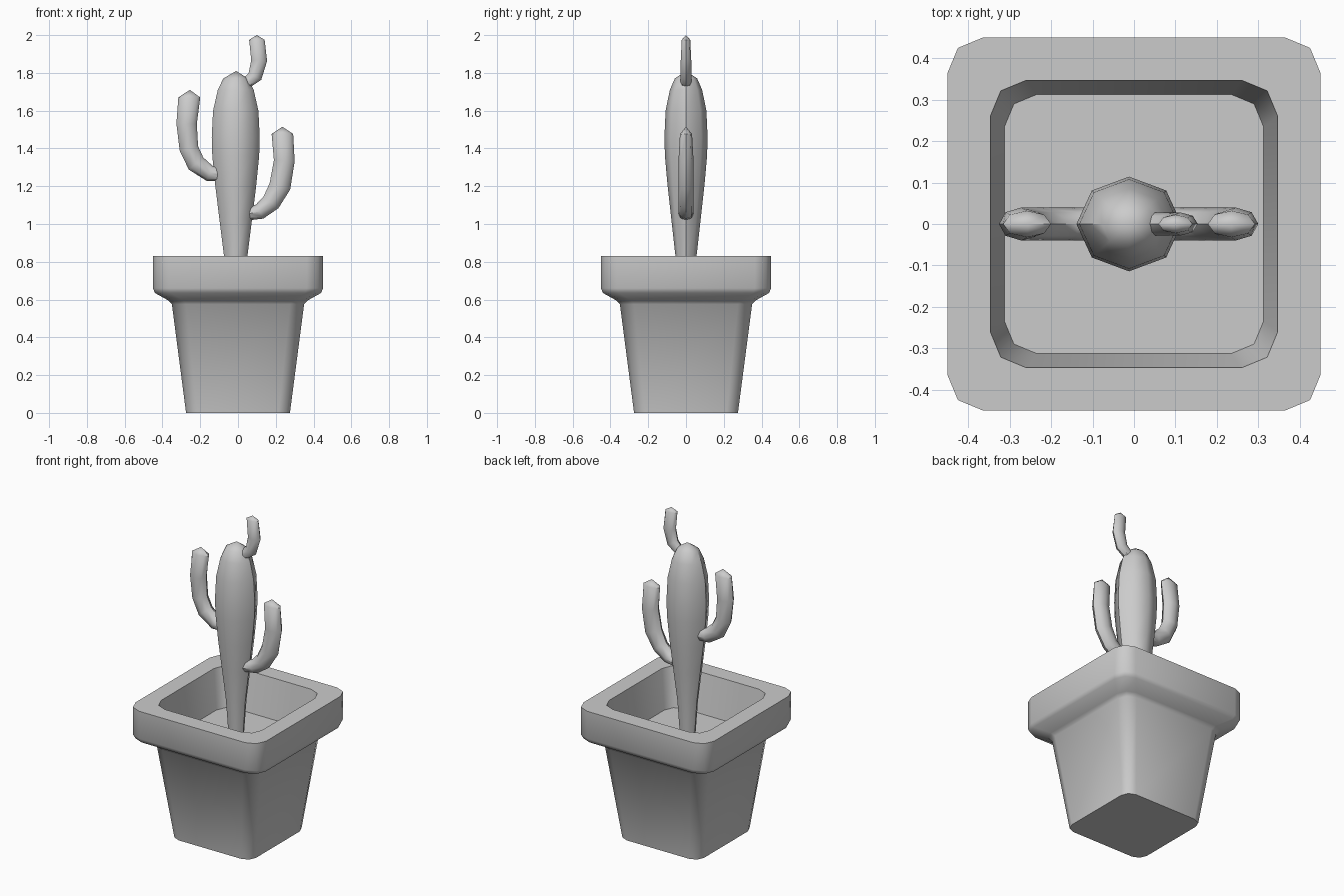
import bpy, bmesh, math
from mathutils import Vector

if "Cube" in bpy.data.objects:
    bpy.data.objects.remove(bpy.data.objects["Cube"])


def loft(name, rings, angle, tip=None):
    """Skin a list of equal-length rings; close the end with a flat cap or a tip point."""
    bm = bmesh.new()
    loops = [[bm.verts.new(p) for p in ring] for ring in rings]
    n = len(loops[0])
    for a, b in zip(loops, loops[1:]):
        for i in range(n):
            j = (i + 1) % n
            bm.faces.new((a[i], a[j], b[j], b[i]))
    bm.faces.new(loops[0][::-1])
    if tip is None:
        bm.faces.new(loops[-1])
    else:
        t = bm.verts.new(tip)
        for i in range(n):
            bm.faces.new((loops[-1][i], loops[-1][(i + 1) % n], t))
    bmesh.ops.recalc_face_normals(bm, faces=bm.faces)
    mesh = bpy.data.meshes.new(name)
    bm.to_mesh(mesh)
    bm.free()
    obj = bpy.data.objects.new(name, mesh)
    bpy.context.collection.objects.link(obj)
    bpy.ops.object.select_all(action='DESELECT')
    obj.select_set(True)
    bpy.context.view_layer.objects.active = obj
    bpy.ops.object.shade_smooth_by_angle(angle=math.radians(angle))
    return obj


def rounded_square(half, radius, z):
    pts = []
    for k in range(4):
        mid = math.radians(45 + 90 * k)
        cx = math.copysign(half - radius, math.cos(mid))
        cy = math.copysign(half - radius, math.sin(mid))
        for d in (-45, 0, 45):
            a = mid + math.radians(d)
            pts.append((cx + radius * math.cos(a), cy + radius * math.sin(a), z))
    return pts


def arm(name, path, depth, tip):
    """Flattened tube in the xz plane; path points are (x, z, in-plane radius)."""
    pts = [Vector((x, 0, z)) for x, z, r in path]
    rings = []
    for i, p in enumerate(pts):
        d = (pts[min(i + 1, len(pts) - 1)] - pts[max(i - 1, 0)]).normalized()
        if i == len(pts) - 1:
            d = Vector((0, 0, 1))
        side = Vector((d.z, 0, -d.x))
        dy = depth * (0.8 if i == len(pts) - 1 else 1)
        rings.append([p + side * path[i][2] * math.cos(math.tau * k / 8)
                      + Vector((0, dy * math.sin(math.tau * k / 8), 0)) for k in range(8)])
    return loft(name, rings, 45, (tip[0], 0, tip[1]))


# Pot: outer wall, flared rim, then down the inside to the soil
pot_profile = [(0.275, 0.06, 0), (0.35, 0.075, 0.575), (0.368, 0.078, 0.595),
               (0.44, 0.085, 0.635), (0.45, 0.085, 0.66), (0.45, 0.085, 0.83),
               (0.347, 0.087, 0.83), (0.313, 0.079, 0.59)]
loft("pot", [rounded_square(h, r, z) for h, r, z in pot_profile], 62)

# Cactus trunk
trunk_profile = [(0.044, 0.58), (0.062, 0.83), (0.087, 1.03), (0.108, 1.2), (0.124, 1.36),
                 (0.127, 1.46), (0.12, 1.6), (0.095, 1.71), (0.066, 1.77)]
loft("cactus_trunk",
     [[(-0.012 + r * math.cos(math.tau * k / 8), 0.9 * r * math.sin(math.tau * k / 8), z)
       for k in range(8)] for r, z in trunk_profile], 45, (-0.01, 0, 1.81))

# Cactus arms
arm("left_arm", [(-0.08, 1.265, 0.038), (-0.15, 1.268, 0.043), (-0.222, 1.32, 0.05),
                 (-0.26, 1.4, 0.05), (-0.272, 1.53, 0.054), (-0.258, 1.67, 0.058)],
    0.04, (-0.255, 1.71))
arm("right_arm", [(0.06, 1.055, 0.035), (0.115, 1.066, 0.042), (0.175, 1.115, 0.05),
                  (0.222, 1.2, 0.057), (0.245, 1.335, 0.055), (0.235, 1.477, 0.057)],
    0.04, (0.235, 1.515))
arm("top_arm", [(0.045, 1.745, 0.028), (0.09, 1.782, 0.038), (0.112, 1.865, 0.042),
                (0.1, 1.975, 0.041)],
    0.028, (0.1, 2.0))
